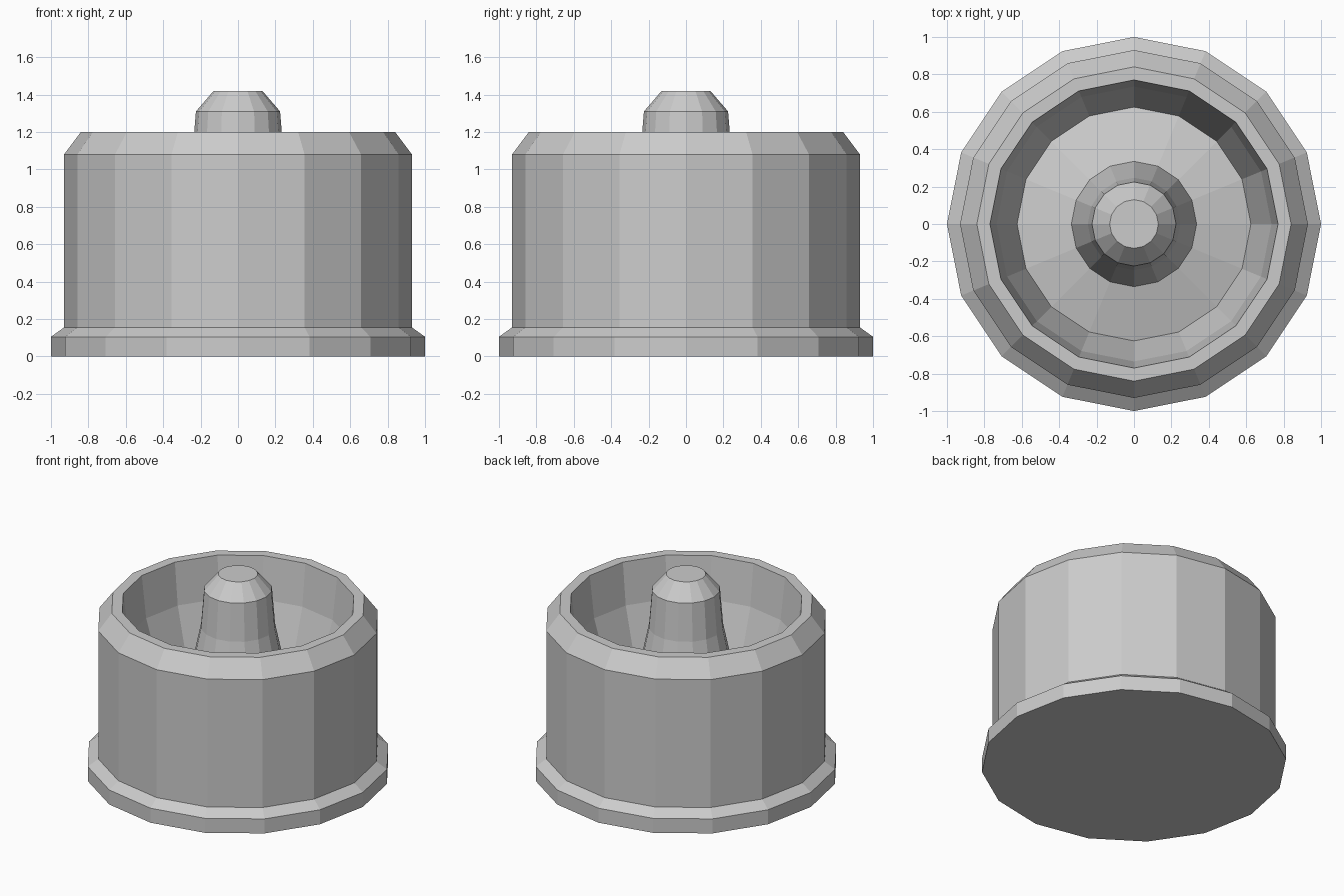
import bpy, bmesh, math

if "Cube" in bpy.data.objects:
    bpy.data.objects.remove(bpy.data.objects["Cube"])

SIDES = 16


def lathe(name, profile):
    """Revolve (radius, z) points around z and cap both ends with an n-gon."""
    bm = bmesh.new()
    rings = []
    for r, z in profile:
        rings.append([bm.verts.new((r * math.cos(2 * math.pi * i / SIDES),
                                    r * math.sin(2 * math.pi * i / SIDES), z))
                      for i in range(SIDES)])
    for a, b in zip(rings, rings[1:]):
        for i in range(SIDES):
            j = (i + 1) % SIDES
            bm.faces.new((a[i], a[j], b[j], b[i]))
    bm.faces.new(rings[0][::-1])
    bm.faces.new(rings[-1])
    mesh = bpy.data.meshes.new(name)
    bm.to_mesh(mesh)
    bm.free()
    obj = bpy.data.objects.new(name, mesh)
    bpy.context.collection.objects.link(obj)
    return obj


# Base flange and outer wall with chamfered rim
outer = [(1.0, 0), (1.0, 0.105), (0.93, 0.155), (0.93, 1.08), (0.84, 1.2)]
# Tapered cavity and its gently sloped floor
cavity = [(0.77, 1.2), (0.735, 0.9), (0.625, 0.54), (0.335, 0.62)]
# Flared central post with chamfered tip
post = [(0.247, 1.04), (0.225, 1.31), (0.13, 1.42)]

lathe("cup_with_central_post", outer + cavity + post)
